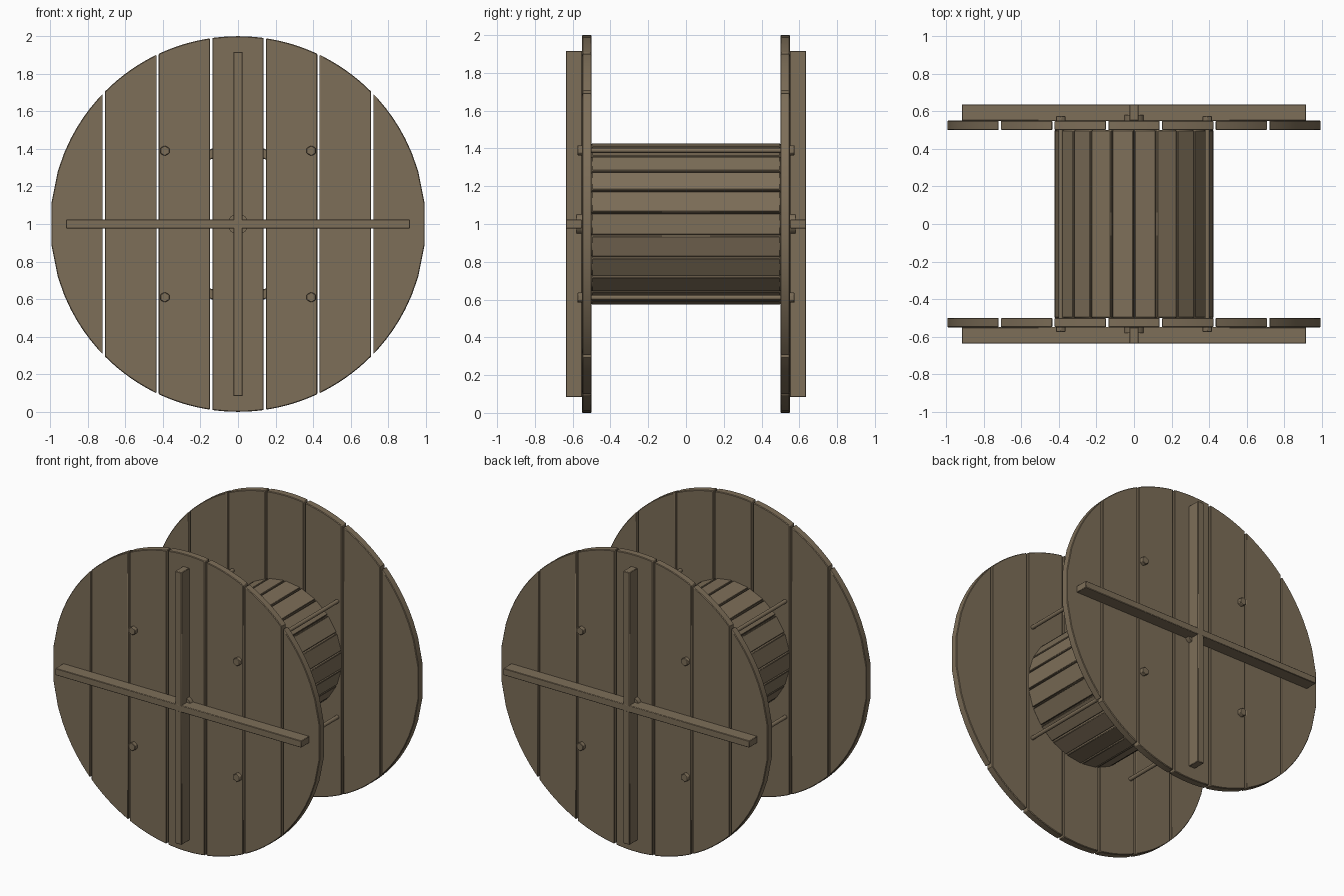
import bpy, bmesh, math
from mathutils import Matrix, Vector

if "Cube" in bpy.data.objects:
    bpy.data.objects.remove(bpy.data.objects["Cube"])

wood = bpy.data.materials.new("weathered wood")
wood.diffuse_color = (0.205, 0.156, 0.098, 1)
wood.use_nodes = True
wood.node_tree.nodes["Principled BSDF"].inputs["Base Color"].default_value = wood.diffuse_color
CZ = 1.0  # drum axis height


def finish(bm, name, bevel=0.0):
    bmesh.ops.recalc_face_normals(bm, faces=bm.faces)
    me = bpy.data.meshes.new(name)
    bm.to_mesh(me)
    bm.free()
    ob = bpy.data.objects.new(name, me)
    bpy.context.collection.objects.link(ob)
    me.materials.append(wood)
    if bevel:
        m = ob.modifiers.new("bevel", 'BEVEL')
        m.width, m.segments, m.limit_method = bevel, 1, 'ANGLE'
        m.angle_limit = math.radians(50)
    bpy.ops.object.select_all(action='DESELECT')
    ob.select_set(True)
    bpy.context.view_layer.objects.active = ob
    bpy.ops.object.shade_smooth_by_angle(angle=math.radians(35))
    return ob


def add_box(bm, center, size, rot=Matrix()):
    bmesh.ops.create_cube(bm, size=1, matrix=rot @ Matrix.Translation(center)
                          @ Matrix.Diagonal((*size, 1)))


def add_cyl(bm, x, z, y0, y1, r, n):
    # cylinder along y
    mat = Matrix.Translation((x, (y0 + y1) / 2, z)) @ Matrix.Rotation(math.pi / 2, 4, 'X')
    bmesh.ops.create_cone(bm, cap_ends=True, segments=n, radius1=r, radius2=r,
                          depth=abs(y1 - y0), matrix=mat)


PITCH, GAP, SEG = 2 / 7, 0.012, 8
for side, label in ((-1, "front"), (1, "back")):
    # flange: seven planks cut to a disc
    bm = bmesh.new()
    for k in range(-3, 4):
        x0 = k * PITCH - (PITCH - GAP) / 2
        xs = [x0 + (PITCH - GAP) * i / SEG for i in range(SEG + 1)]
        top = [(x, math.sqrt(1 - x * x)) for x in xs]
        outline = top + [(x, -z) for x, z in reversed(top)]
        f = bm.faces.new([bm.verts.new((x, side * 0.50, CZ + z)) for x, z in outline])
        ext = bmesh.ops.extrude_face_region(bm, geom=[f], use_keep_orig=True)
        vs = [v for v in ext['geom'] if isinstance(v, bmesh.types.BMVert)]
        bmesh.ops.translate(bm, verts=vs, vec=Vector((0, side * 0.05, 0)))
    finish(bm, label + "_flange_planks", 0.004)

    # crossed battens on the outer face
    bm = bmesh.new()
    add_box(bm, (0, side * 0.593, CZ), (1.834, 0.087, 0.046))
    finish(bm, label + "_horizontal_batten", 0.003)
    bm = bmesh.new()
    add_box(bm, (0, side * 0.593, CZ), (0.048, 0.086, 1.834))
    finish(bm, label + "_vertical_batten", 0.003)

    # hub plate
    bm = bmesh.new()
    add_cyl(bm, 0, CZ, side * 0.48, side * 0.58, 0.056, 16)
    finish(bm, label + "_hub")

    # hexagonal bolt heads
    bm = bmesh.new()
    for sx in (-1, 1):
        for sz in (-1, 1):
            add_cyl(bm, sx * 0.39, CZ + sz * 0.39, side * 0.545, side * 0.575, 0.028, 6)
    finish(bm, label + "_bolt_heads", 0.003)

# barrel staves
bm = bmesh.new()
for k in range(22):
    rot = Matrix.Translation((0, 0, CZ)) @ Matrix.Rotation(2 * math.pi * k / 22, 4, 'Y')
    add_box(bm, (0.398, 0, 0), (0.05, 1.0, 0.112), rot)
finish(bm, "barrel_staves", 0.004)

# tie rods
bm = bmesh.new()
for sx in (-1, 1):
    for sz in (-1, 1):
        add_cyl(bm, sx * 0.39, CZ + sz * 0.39, -0.55, 0.55, 0.013, 12)
finish(bm, "tie_rods")
